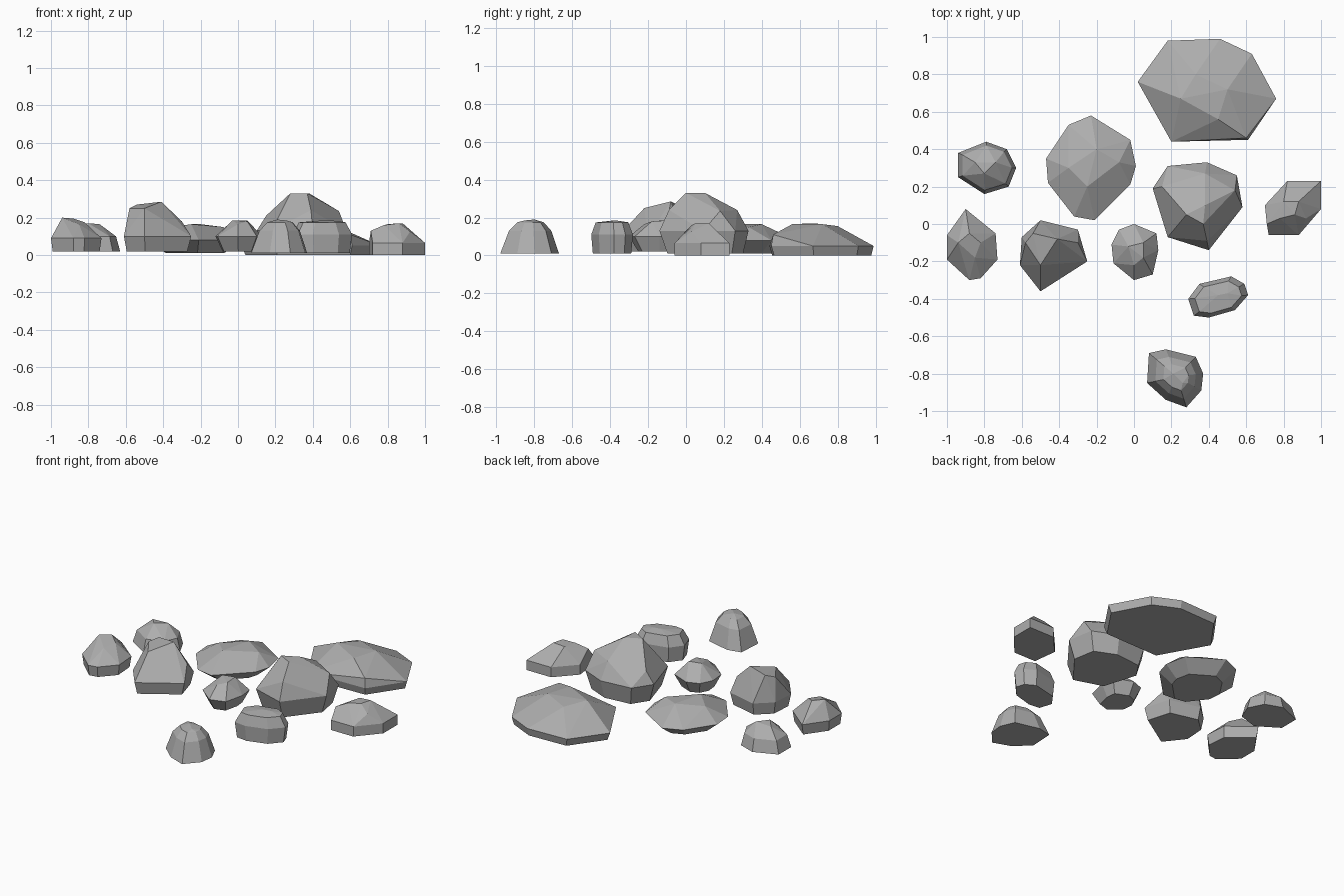
import bpy
import bmesh
import math
from mathutils import Vector

default_cube = bpy.data.objects.get("Cube")
if default_cube:
    bpy.data.objects.remove(default_cube, do_unlink=True)

# One stone grey for every boulder
stone = bpy.data.materials.new("stone_grey")
stone.use_nodes = True
stone_colour = (0.42, 0.42, 0.42, 1)
stone.diffuse_color = stone_colour
stone_shader = stone.node_tree.nodes["Principled BSDF"]
stone_shader.inputs["Base Color"].default_value = stone_colour
stone_shader.inputs["Roughness"].default_value = 0.9


def scaled_ring(outline, scale, height):
    """Copy of the outline, shrunk about its middle and set at a height."""
    middle = sum((Vector(point) for point in outline), Vector((0, 0))) / len(outline)
    ring = []
    for point in outline:
        flat = middle.lerp(Vector(point), scale)
        ring.append((flat.x, flat.y, height))
    return ring


def rock(name, outline, rings, crown):
    """Faceted boulder: hull around stacked rings (scale, height) and crown corners."""
    corners = list(crown)
    for scale, height in rings:
        corners += scaled_ring(outline, scale, height)

    mesh = bpy.data.meshes.new(name)
    shell = bmesh.new()
    for corner in corners:
        shell.verts.new(corner)
    hull = bmesh.ops.convex_hull(shell, input=shell.verts, use_existing_faces=False)
    spare = [item for item in hull["geom_interior"] + hull["geom_unused"]
             if isinstance(item, bmesh.types.BMVert)]
    bmesh.ops.delete(shell, geom=list(set(spare)), context='VERTS')

    # Merge nearly level triangles into broad chiselled facets
    bmesh.ops.dissolve_limit(shell, angle_limit=math.radians(4),
                             verts=shell.verts, edges=shell.edges)
    bmesh.ops.recalc_face_normals(shell, faces=shell.faces)
    shell.to_mesh(mesh)
    shell.free()

    mesh.materials.append(stone)
    boulder = bpy.data.objects.new(name, mesh)
    bpy.context.collection.objects.link(boulder)
    return boulder


# Broad slab at the back
rock("back_slab",
     [(.02, .76), (.18, .98), (.46, .99), (.63, .91), (.76, .67), (.61, .45), (.2, .44)],
     [(.95, 0), (1, .05)],
     [(.25, .67, .17), (.45, .56, .165), (.5, .72, .165), (.33, .8, .155), (.6, .46, .11)])

# Flattened boulder with an undercut base
rock("flat_boulder",
     [(-.23, .58), (-.35, .53), (-.47, .35), (-.46, .22), (-.32, .04),
      (-.21, .02), (-.02, .21), (.01, .31), (-.02, .45)],
     [(.65, .01), (1, .08)],
     [(-.35, .3, .15), (-.25, .2, .165), (-.2, .4, .165), (-.08, .33, .15)])

# Tallest boulder
rock("tall_boulder",
     [(.1, .19), (.18, .31), (.39, .33), (.55, .26), (.58, .09), (.4, -.14), (.18, -.07)],
     [(.85, .01), (1, .13)],
     [(.28, .05, .33), (.37, 0, .33), (.38, .1, .33), (.15, .2, .21),
      (.54, .18, .235), (.38, .27, .24), (.39, -.09, .24)])

# Upright boulder with a steep right side
rock("upright_boulder",
     [(-.5, .02), (-.3, -.03), (-.25, -.2), (-.5, -.36), (-.61, -.22), (-.6, -.07)],
     [(.9, .02), (1, .1)],
     [(-.41, -.08, .285), (-.54, -.05, .27), (-.58, -.1, .25),
      (-.5, -.22, .25), (-.3, -.1, .18)])

# Medium stones on the two sides
rock("left_stone",
     [(.82, .23), (1, .23), (1, .08), (.88, -.06), (.72, -.06), (.7, .1)],
     [(1, 0), (1, .065)],
     [(.78, .03, .16), (.86, .05, .17), (.88, .12, .17), (.8, .12, .165),
      (.71, 0, .13), (.95, .18, .11), (.92, .03, .125)])

rock("right_stone",
     [(-.9, .08), (-.74, -.05), (-.73, -.19), (-.82, -.29), (-.88, -.3),
      (-1, -.19), (-1, -.06)],
     [(.93, .02), (1, .09)],
     [(-.94, -.1, .2), (-.88, -.05, .195), (-.82, -.1, .175), (-.85, -.18, .165)])

rock("back_right_stone",
     [(-.94, .38), (-.79, .44), (-.68, .4), (-.63, .3), (-.67, .2), (-.8, .16), (-.94, .25)],
     [(1, .02), (.85, .1)],
     [(-.85, .33, .16), (-.8, .27, .17), (-.74, .33, .165)])

# Small stones toward the front
rock("middle_pebble",
     [(0, 0), (.12, -.05), (.13, -.14), (.1, -.27), (0, -.3), (-.11, -.21),
      (-.12, -.11), (-.08, -.03)],
     [(.7, .02), (1, .1)],
     [(-.03, -.12, .185), (.05, -.1, .185), (.05, -.18, .18), (0, -.22, .165)])

rock("oval_pebble",
     [(.52, -.28), (.59, -.32), (.61, -.38), (.54, -.46), (.4, -.5), (.32, -.49),
      (.29, -.4), (.35, -.32)],
     [(.92, .01), (1, .11), (.78, .175)],
     [(.45, -.38, .185), (.5, -.37, .185)])

rock("front_pebble",
     [(.08, -.69), (.17, -.67), (.33, -.71), (.37, -.8), (.36, -.89), (.28, -.98),
      (.17, -.94), (.07, -.85)],
     [(1, .01), (.72, .13), (.45, .175)],
     [(.21, -.8, .19), (.26, -.85, .185)])
